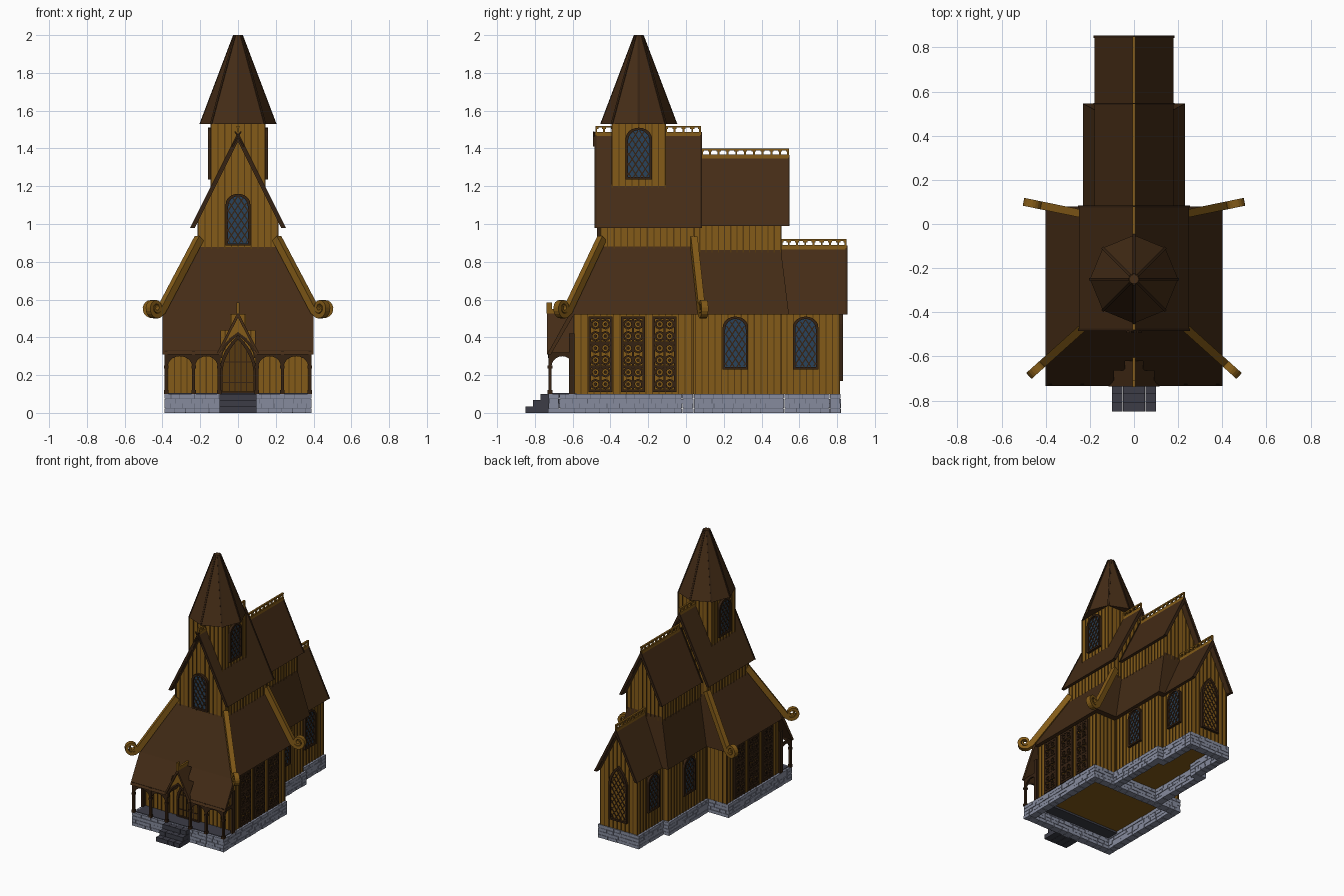
import bpy, bmesh, math, random
from mathutils import Vector as V

if "Cube" in bpy.data.objects:
    bpy.data.objects.remove(bpy.data.objects["Cube"])

random.seed(4)
Z = V((0, 0, 1))


def mat(name, r, g, b):
    m = bpy.data.materials.new(name)
    m.diffuse_color = (r, g, b, 1)
    m.use_nodes = True
    m.node_tree.nodes["Principled BSDF"].inputs["Base Color"].default_value = m.diffuse_color
    return m


WALL = mat("golden_wood", 0.23, 0.105, 0.009)
SEAM = mat("plank_seam_wood", 0.095, 0.042, 0.005)
ROOF = mat("roof_brown", 0.058, 0.025, 0.008)
TRIM = mat("dark_trim", 0.036, 0.016, 0.006)
GLASS = mat("blue_glass", 0.022, 0.055, 0.105)
STONE = mat("grey_stone", 0.24, 0.26, 0.34)
MORTAR = mat("mortar", 0.10, 0.11, 0.15)
STEP = mat("dark_stone", 0.045, 0.046, 0.062)


def make(name, material, solids):
    """One object from a list of (polygon, extrusion vector) solids."""
    bm = bmesh.new()
    for pts, vec in solids:
        a = [bm.verts.new(p) for p in pts]
        b = [bm.verts.new(V(p) + V(vec)) for p in pts]
        bm.faces.new(a)
        bm.faces.new(b[::-1])
        for i in range(len(a)):
            j = (i + 1) % len(a)
            bm.faces.new((a[j], a[i], b[i], b[j]))
    bmesh.ops.recalc_face_normals(bm, faces=bm.faces)
    me = bpy.data.meshes.new(name)
    bm.to_mesh(me)
    bm.free()
    me.materials.append(material)
    ob = bpy.data.objects.new(name, me)
    bpy.context.collection.objects.link(ob)
    return ob


def box(x0, x1, y0, y1, z0, z1):
    return ([(x0, y0, z0), (x1, y0, z0), (x1, y1, z0), (x0, y1, z0)], (0, 0, z1 - z0))


def along_y(sec, y0, y1):
    return ([(x, y0, z) for x, z in sec], (0, y1 - y0, 0))


def frustum(name, material, low, high, z0, z1):
    """Hipped block from two (x, y0, y1) rectangles."""
    ob = make(name, material, [box(-low[0], low[0], low[1], low[2], z0, z1)])
    for v in ob.data.vertices:
        if v.co.z > (z0 + z1) / 2:
            v.co.x = math.copysign(high[0], v.co.x)
            v.co.y = high[1] if v.co.y < (low[1] + low[2]) / 2 else high[2]


# ---------- stone base ----------
bricks, cores = [], []


def stone_run(x0, x1, y0, y1):
    cores.append(box(x0 + .006, x1 - .006, y0 + .006, y1 - .006, 0.003, 0.099))
    lx = (x1 - x0) > (y1 - y0)
    a, b = (x0, x1) if lx else (y0, y1)
    for row in range(4):
        p = a
        while p < b - .005:
            q = min(b, p + random.uniform(.045, .08) * (.5 if p == a and row % 2 else 1))
            if b - q < .02:
                q = b
            z, e = row * .0255, random.uniform(0, .004)
            s = (p + .0015, q - .0015)
            bricks.append(box(*s, y0 + e, y1 - e, z, z + .0235) if lx
                          else box(x0 + e, x1 - e, *s, z, z + .0235))
            p = q


T = .06
for y in (-.73, .04 - T):
    stone_run(-.39, .39, y, y + T)
for s in (-1, 1):
    for hw, y0, y1 in ((.39, -.73 + T, .04 - T), (.22, .04, .52), (.175, .52, .82 - T)):
        stone_run(*sorted((s * hw, s * (hw - T))), y0, y1)
    stone_run(*sorted((s * .22, s * .12)), .52 - T, .52)
stone_run(-.175, .175, .82 - T, .82)
make("foundation_stones", STONE, bricks)
make("foundation_mortar", MORTAR, cores)
make("porch_floor", STEP, [box(-.37, .37, -.71, -.58, .085, .104)])
make("front_steps", STEP, [box(-.1 + i * .05 + .001, -.051 + i * .05, y, -.72, z, z + .033)
                           for i in range(4) for y, z in ((-.85, 0), (-.81, .034), (-.77, .068))])


# ---------- walls ----------
def gable(hw, z0, ze, zr):
    return [(-hw, z0), (hw, z0), (hw, ze), (0, zr), (-hw, ze)]


make("main_walls", WALL, [box(-.37, .37, -.59, .035, .1, .53)])
make("middle_walls", WALL, [box(-.2, .2, .03, .5, .1, .53)])
make("rear_walls", WALL, [along_y(gable(.155, .1, .55, .86), .49, .81)])
make("upper_walls", WALL, [along_y(gable(.21, .85, 1.04, 1.46), -.45, .04)])
make("upper_rear_walls", WALL, [along_y(gable(.15, .85, 1.03, 1.34), .03, .5)])
make("tower", WALL, [box(-.14, .14, -.39, -.11, 1.15, 1.54)])

seams = []


def planks(o, u, n, length, top, step=.034):
    o, u, n = V(o), V(u), V(n)
    k = max(1, round(length / step))
    for i in range(k + 1):
        t = length * i / k
        h = top(t) - o.z
        if h > .01:
            c = o + u * t
            seams.append(([c - u * .003, c + u * .003, c + u * .003 + Z * h, c - u * .003 + Z * h], n * .005))


def gable_top(hw, ze, zr):
    return lambda t: ze + (zr - ze) * (1 - abs(t - hw) / hw)


for s in (-1, 1):
    for hw, y0, ln, z0, z1 in ((.37, -.59, .62, .1, .52), (.2, .05, .45, .1, .52), (.155, .5, .31, .1, .53),
                               (.21, -.45, .49, .85, 1.02), (.15, .04, .46, .85, 1.0), (.14, -.39, .28, 1.15, 1.53)):
        planks((s * hw, y0, z0), (0, 1, 0), (s, 0, 0), ln, lambda t, z1=z1: z1)
for hw, y, d, z0, f in ((.37, -.59, -1, .1, lambda t: .52), (.37, .035, 1, .1, lambda t: .52),
                        (.2, .5, 1, .1, lambda t: .52), (.155, .81, 1, .1, gable_top(.155, .55, .85)),
                        (.21, -.45, -1, .85, gable_top(.21, 1.04, 1.44)), (.21, .04, 1, .85, gable_top(.21, 1.04, 1.44)),
                        (.15, .5, 1, .85, gable_top(.15, 1.03, 1.32)),
                        (.14, -.39, -1, 1.15, lambda t: 1.53), (.14, -.11, 1, 1.15, lambda t: 1.53)):
    planks((-hw, y, z0), (1, 0, 0), (0, d, 0), 2 * hw, f)
make("plank_seams", SEAM, seams)


# ---------- roofs ----------
def gable_roof(name, hw, ze, zr, y0, y1, crest):
    def chevron(t, g=0):
        return [(0, zr + g), (hw + g / 2, ze), (hw - t, ze), (0, zr - 2 * t), (t - hw, ze), (-hw - g / 2, ze)]
    make(name, ROOF, [along_y(chevron(.022), y0, y1)])
    make(name + "_bargeboards", TRIM, [along_y(chevron(.018, .006), y, y + .01) for y in (y0 - .004, y1 - .006)])
    # pierced ridge crest
    a, b = crest
    k = round((b - a) / .045)
    w = (b - a) / k
    c = [box(-.007, .007, a, b, zr - .02, zr + .008), box(-.007, .007, a, b, zr + .03, zr + .04)]
    for i in range(k + 1):
        y = min(max(a + i * w, a + .005), b - .005)
        c.append(box(-.006, .006, y - .005, y + .005, zr, zr + .035))
        c.append(box(-.006, .006, max(a, y - .011), min(b, y + .011), zr + .023, zr + .032))
    make(name + "_crest", WALL, c)


gable_roof("upper_roof", .25, .98, 1.48, -.48, .08, (-.48, .08))
gable_roof("upper_rear_roof", .18, .99, 1.36, .06, .545, (.08, .545))
gable_roof("rear_roof", .18, .52, .88, .47, .85, (.5, .85))
frustum("main_skirt_roof", ROOF, (.40, -.62, .08), (.205, -.445, .04), .52, .89)
frustum("middle_skirt_roof", ROOF, (.23, .03, .545), (.145, .03, .5), .52, .885)
make("gable_finial", TRIM, [([(s * -.02, -.485, 1.49), (s * -.012, -.485, 1.49), (s * .035, -.485, 1.41),
                              (s * .025, -.485, 1.41)], (0, -.008, 0)) for s in (-1, 1)])

# spire with ridge strips
ring = lambda r, z, n=8: [V((r * math.cos(i * math.tau / n), -.25 + r * math.sin(i * math.tau / n), z)) for i in range(n)]
ob = make("spire", ROOF, [(ring(.2, 1.53), (0, 0, .47))])
for v in ob.data.vertices:
    if v.co.z > 1.9:
        v.co.x *= .11
        v.co.y = -.25 + (v.co.y + .25) * .11
strips = []
for lo, hi in zip(ring(.2, 1.53), ring(.022, 2.0)):
    side = (lo - V((0, -.25, 1.53))).cross(Z).normalized() * .006
    out = (lo - V((0, -.25, 1.53))).normalized() * .004
    strips.append(([lo - side, lo + side, hi + side, hi - side], out))
make("spire_ridges", TRIM, strips)

# curled hip beams
beams = []
for s in (-1, 1):
    for y0, dx, dy in ((-.445, .195, -.175), (.04, .195, .04)):
        d = V((s * dx, dy, 0))
        ln = d.length
        d.normalize()
        side = d.cross(Z) * .036
        path = [(0, .925)]
        for i in range(29):
            a, r = math.radians(200 + i * 20), .047 - i * .0013
            path.append((ln + .055 + r * math.cos(a), .556 + r * math.sin(a)))
        rails = []
        for i, p in enumerate(path):
            q, r = path[max(i - 1, 0)], path[min(i + 1, len(path) - 1)]
            t = V((r[0] - q[0], r[1] - q[1])).normalized()
            w = .020 if i < 2 else max(.006, .014 - i * .0003)
            rails.append([V((s * .205, y0, 0)) + d * (p[0] + k * w * t.y) + Z * (p[1] - k * w * t.x) - side / 2 for k in (-1, 1)])
        beams += [([a[0], a[1], b[1], b[0]], side) for a, b in zip(rails, rails[1:])]
make("curled_hip_beams", WALL, beams)


# ---------- windows and door ----------
def arch(w, h, pointed, f=0):
    w2, top = w / 2 - f, h - f * (1.6 if pointed else 1)
    rise = w * (.95 if pointed else .42)
    right = []
    for i in range(7):
        t = i / 6
        right.append((w2 * (1 - t * t), top - rise + rise * t) if pointed else
                     (w2 * math.cos(t * math.pi / 2), top - rise + rise * math.sin(t * math.pi / 2)))
    return [(-w2, f), (w2, f)] + right + [(-x, y) for x, y in right[-2::-1]]


def inside(poly, x, y):
    return all((b[0] - a[0]) * (y - a[1]) - (b[1] - a[1]) * (x - a[0]) >= -1e-9
               for a, b in zip(poly, poly[1:] + poly[:1]))


def window(name, o, u, n, w, h, glass=GLASS, pointed=False, door=False):
    o, u, n = V(o), V(u), V(n)
    P = lambda a, d: o + u * a[0] + Z * a[1] + n * d
    out, inn = arch(w, h, pointed), arch(w, h, pointed, .013)
    make(name + "_pane", glass, [([P(p, 0) for p in inn], n * .009)])
    m = len(out)
    bars = [([P(out[i], 0), P(out[(i + 1) % m], 0), P(inn[(i + 1) % m], 0), P(inn[i], 0)], n * .02) for i in range(m)]
    lines = [((x, 0), (x, h)) for x in (-.045, -.015, .015, .045)] + [((-w, v), (w, v)) for v in (.06, .17)] if door else \
            [((-w, c - k * w * 1.5), (w, c + k * w * 1.5)) for k in (-1, 1) for c in [i * .052 - .1 for i in range(14)]]
    for a, b in lines:
        a, b = V(a), V(b)
        pts = [q for q in (a.lerp(b, i / 80) for i in range(81)) if inside(inn, q.x, q.y)]
        if len(pts) > 1:
            e = (b - a).normalized() * .003
            e = V((-e.y, e.x))
            bars.append(([P(pts[0] - e, .005), P(pts[0] + e, .005), P(pts[-1] + e, .005), P(pts[-1] - e, .005)], n * .009))
    make(name + "_frame", TRIM, bars)


for s, side in ((-1, "left"), (1, "right")):
    window(side + "_middle_window", (s * .2, .262, .23), (0, 1, 0), (s, 0, 0), .135, .28)
    window(side + "_rear_window", (s * .155, .633, .23), (0, 1, 0), (s, 0, 0), .135, .28)
    window(side + "_tower_window", (s * .14, -.25, 1.235), (0, 1, 0), (s, 0, 0), .14, .275)
window("front_gable_window", (0, -.45, .885), (1, 0, 0), (0, -1, 0), .13, .275)
window("rear_gable_window", (0, .81, .17), (1, 0, 0), (0, 1, 0), .15, .42, WALL, True)
window("front_door", (0, -.59, .1), (1, 0, 0), (0, -1, 0), .19, .31, SEAM, True, True)

# ---------- carved side panels: frame, stem and scroll rings ----------
carve = []
for s in (-1, 1):
    X, N = s * .37, (s * .012, 0, 0)
    rect = lambda a, b, c, d: carve.append(([(X, a, c), (X, b, c), (X, b, d), (X, a, d)], N))
    for yc in (-.453, -.28, -.113):
        for k in (-1, 1):
            rect(yc + k * .057 - .007, yc + k * .057 + .007, .11, .51)
        for z in (.11, .237, .363, .496):
            rect(yc - .06, yc + .06, z, z + .014)
        rect(yc - .005, yc + .005, .11, .51)
        for i in range(6):
            for k in (-1, 1):
                cy, cz = yc + k * .026, .152 + i * .0635
                for r0, r1 in ((.028, .017), (.009, 0.001)):
                    for j in range(8):
                        a, b = j * math.tau / 8, (j + 1) * math.tau / 8
                        carve.append(([(X, cy + r * math.cos(t), cz + r * math.sin(t))
                                       for r, t in ((r0, a), (r0, b), (r1, b), (r1, a))], N))
make("carved_side_panels", TRIM, carve)

# ---------- porch ----------
slope = [(-.60, .555), (-.735, .31), (-.715, .31), (-.59, .525)]
make("porch_roof", ROOF, [([(s * .09, y, z) for y, z in slope], (s * .31, 0, 0)) for s in (-1, 1)]
     + [([(s * .04, y, z) for y, z in ((-.60, .555), (-.665, .437), (-.65, .437), (-.59, .525))], (s * .05, 0, 0)) for s in (-1, 1)])
make("porch_gable_roof", ROOF, [along_y([(0, .535), (.115, .31), (.1, .31), (0, .505), (-.1, .31), (-.115, .31)], -.737, -.58)])
make("porch_gable_ridge", WALL, [box(-.007, .007, -.738, -.58, .525, .55), box(-.007, .007, -.738, -.71, .55, .585)])
door_arch = [(.085 * (1 - t * t), .29 + .12 * t) for t in (0, .25, .5, .75, 1)]
make("porch_gable_board", WALL, [([(s * x, -.725, z) for x, z in [(0, .51), (.1, .31), (.1, .29)] + door_arch], (0, .012, 0)) for s in (-1, 1)])
make("porch_gable_arch", TRIM, [([(s * a[0], -.73, a[1]), (s * b[0], -.73, b[1]), (s * b[0], -.73, b[1] + .018),
                                  (s * (a[0] + .014), -.73, a[1] + .01)], (0, .02, 0))
                                 for a, b in zip(door_arch, door_arch[1:]) for s in (-1, 1)])
posts = []
for s in (-1, 1):
    for x in (.38, .235, .1):
        posts += [box(s * x - .008, s * x + .008, -.728, -.712, .1, .33),
                  box(s * x - .012, s * x + .012, -.732, -.708, .1, .12),
                  box(s * x - .012, s * x + .012, -.732, -.708, .235, .25)]
    posts.append(box(s * .38 - .008, s * .38 + .008, -.62, -.59, .1, .42))
    # arched boards between posts
    for a, b in ((.1, .235), (.235, .38)):
        c, r = (a + b) / 2, (b - a) / 2 - .008
        curve = [(c + r * math.cos(t * math.pi / 10), .245 + .055 * math.sin(t * math.pi / 10)) for t in range(11)]
        posts += [([(s * p[0], -.726, p[1]), (s * q[0], -.726, q[1]), (s * q[0], -.726, .33), (s * p[0], -.726, .33)],
                   (0, .012, 0)) for p, q in zip(curve, curve[1:])]
    # side bracket
    curve = [(-.655 + .057 * math.cos(t * math.pi / 10), .245 + .055 * math.sin(t * math.pi / 10)) for t in range(11)]
    posts += [([(s * .38 - .006, p[0], p[1]), (s * .38 - .006, q[0], q[1]), (s * .38 - .006, q[0], .32),
                (s * .38 - .006, p[0], .32)], (.012, 0, 0)) for p, q in zip(curve, curve[1:])]
make("porch_posts_and_arches", TRIM, posts)
